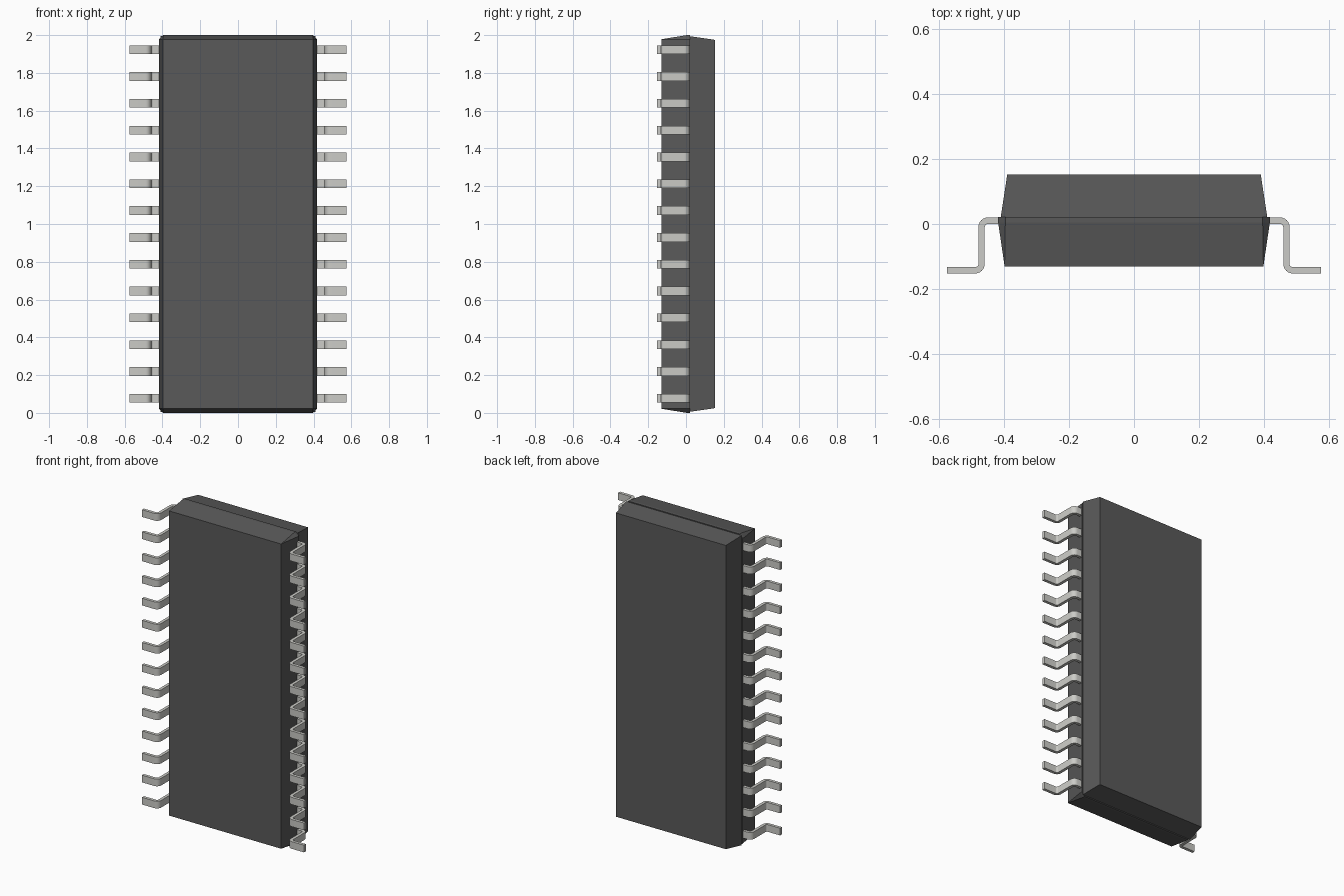
import bpy, bmesh, math
from mathutils import Vector

if "Cube" in bpy.data.objects:
    bpy.data.objects.remove(bpy.data.objects["Cube"])


def material(name, rgb):
    m = bpy.data.materials.new(name)
    m.diffuse_color = (*rgb, 1)
    m.use_nodes = True
    m.node_tree.nodes["Principled BSDF"].inputs["Base Color"].default_value = m.diffuse_color
    return m


PLASTIC = material("dark_plastic", (0.1, 0.1, 0.1))
METAL = material("lead_metal", (0.6, 0.6, 0.57))


def add_object(name, bm, mat=None):
    bmesh.ops.recalc_face_normals(bm, faces=bm.faces)
    me = bpy.data.meshes.new(name)
    bm.to_mesh(me)
    bm.free()
    ob = bpy.data.objects.new(name, me)
    bpy.context.collection.objects.link(ob)
    if mat:
        me.materials.append(mat)
    return ob


def ring(y, w, h, c=0.0):
    """Rectangle of half sizes w, h around z = 1, with corner cut c."""
    pts = []
    for sx in (-1, 1):
        for sz in (-1, 1):
            pts.append((sx * w, y, 1 + sz * (h - c)))
            if c:
                pts.append((sx * (w - c), y, 1 + sz * h))
    return pts


def hull(name, pts, mat):
    bm = bmesh.new()
    for p in pts:
        bm.verts.new(p)
    bmesh.ops.convex_hull(bm, input=bm.verts)
    bmesh.ops.dissolve_limit(bm, angle_limit=math.radians(1),
                             verts=bm.verts, edges=bm.edges)
    return add_object(name, bm, mat)


def disc(name, x, y, z, r, depth, mat=None):
    bm = bmesh.new()
    bmesh.ops.create_cone(bm, cap_ends=True, segments=32, radius1=r, radius2=r, depth=depth)
    for v in bm.verts:
        v.co = Vector((x + v.co.x, y + v.co.z, z + v.co.y))
    return add_object(name, bm, mat)


# Two moulded halves of the body, the front one slightly wider at the seam
SEAM, BACK = 0.0215, 0.1525
hull("body_front_half",
     ring(-0.131, 0.398, 0.978) + ring(0.005, 0.418, 1.0, 0.022)
     + ring(SEAM, 0.418, 1.0, 0.022), PLASTIC)
back = hull("body_back_half",
            ring(SEAM, 0.41, 0.994) + ring(BACK, 0.39, 0.975), PLASTIC)

# Round recessed orientation mark
cutter = disc("mark_cutter", 0.30, BACK, 1.89, 0.034, 0.024)
cutter.hide_render = True
cutter.hide_set(True)
cut = back.modifiers.new("mark_recess", 'BOOLEAN')
cut.operation = 'DIFFERENCE'
cut.object = cutter
disc("orientation_mark", 0.30, BACK - 0.012, 1.89, 0.0335, 0.004, METAL)

# Gull-wing lead: centre path with rounded bends, thickened and extruded
T, W, R, STEPS = 0.0195, 0.046, 0.02, 6
X, Y0, Y1 = 0.469, 0.0105, -0.1425
path = [((0.395, Y0), (0, 1))]
for cx, cy, a0, a1, s in ((X - R, Y0 - R, 90, 0, 1), (X + R, Y1 + R, 180, 270, -1)):
    for i in range(STEPS + 1):
        a = math.radians(a0 + (a1 - a0) * i / STEPS)
        n = (math.cos(a), math.sin(a))
        path.append(((cx + R * n[0], cy + R * n[1]), (s * n[0], s * n[1])))
path.append(((0.575, Y1), (0, 1)))

PITCH, COUNT = 0.142, 14
z0 = 1 - PITCH * (COUNT - 1) / 2
bm = bmesh.new()
rows = []
for (px, py), (nx, ny) in path:
    rows.append([bm.verts.new((px + nx * t * T / 2, py + ny * t * T / 2, z0 + k * W / 2))
                 for t, k in ((1, 1), (1, -1), (-1, -1), (-1, 1))])
for a, b in zip(rows, rows[1:]):
    for i in range(4):
        j = (i + 1) % 4
        bm.faces.new((a[i], a[j], b[j], b[i]))
bm.faces.new(rows[0])
bm.faces.new(rows[-1])
leads = add_object("leads", bm, METAL)
leads.data.shade_smooth()
leads.data.set_sharp_from_angle(angle=math.radians(30))

# Repeat along the side and mirror to the other side
arr = leads.modifiers.new("row", 'ARRAY')
arr.count = COUNT
arr.use_relative_offset = False
arr.use_constant_offset = True
arr.constant_offset_displace = (0, 0, PITCH)
leads.modifiers.new("other_side", 'MIRROR').use_mirror_merge = False
